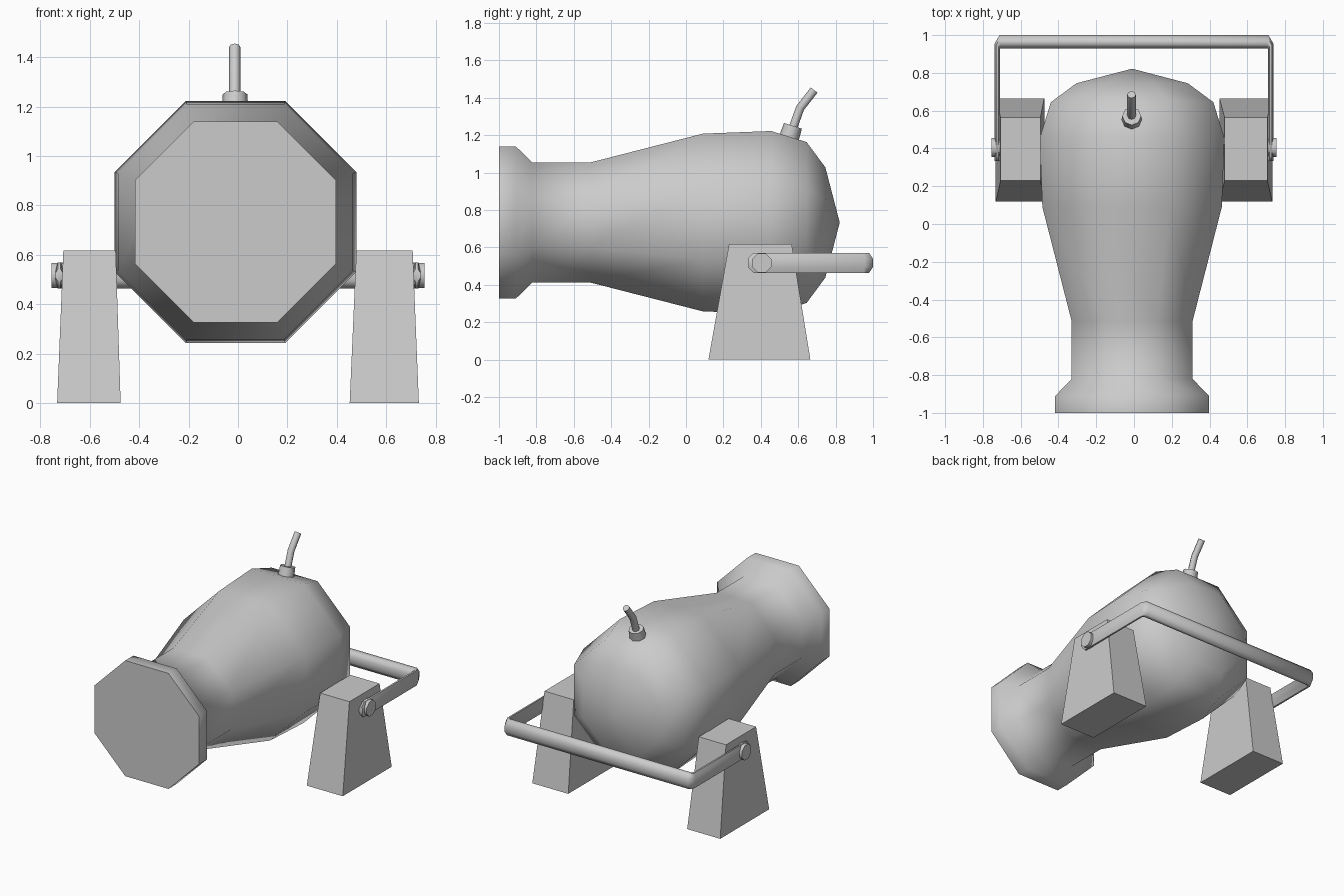
import bpy, bmesh, math
from mathutils import Vector, Matrix

if "Cube" in bpy.data.objects:
    bpy.data.objects.remove(bpy.data.objects["Cube"])


def finish(name, bm, smooth=True):
    bmesh.ops.recalc_face_normals(bm, faces=bm.faces)
    me = bpy.data.meshes.new(name)
    bm.to_mesh(me)
    bm.free()
    ob = bpy.data.objects.new(name, me)
    bpy.context.collection.objects.link(ob)
    if smooth:
        bpy.ops.object.select_all(action='DESELECT')
        ob.select_set(True)
        bpy.context.view_layer.objects.active = ob
        bpy.ops.object.shade_smooth_by_angle(angle=math.radians(60))
    return ob


def loft(name, rings, tip=None, smooth=True):
    """Skin a list of equal-length rings; close with caps or a point."""
    bm = bmesh.new()
    loops = [[bm.verts.new(p) for p in r] for r in rings]
    n = len(loops[0])
    for a, b in zip(loops, loops[1:]):
        for i in range(n):
            j = (i + 1) % n
            bm.faces.new((a[i], a[j], b[j], b[i]))
    bm.faces.new(loops[0])
    if tip:
        t = bm.verts.new(tip)
        for i in range(n):
            bm.faces.new((loops[-1][i], loops[-1][(i + 1) % n], t))
    else:
        bm.faces.new(loops[-1])
    return finish(name, bm, smooth)


def oct_points():
    """Octagon with flat sides, unit apothem."""
    r = 1 / math.cos(math.pi / 8)
    return [(r * math.cos(a), r * math.sin(a))
            for a in (math.pi / 8 + i * math.pi / 4 for i in range(8))]


OCT = oct_points()

# Barrel: octagonal lathe along y (position, apothem)
CX, CZ = -0.01, 0.733
profile = [(-1, .407), (-.91, .407), (-.82, .32), (-.515, .32), (.09, .475),
           (.455, .489), (.645, .43), (.745, .295)]
loft("barrel", [[(CX + r * u, y, CZ + r * v) for u, v in OCT] for y, r in profile],
     tip=(CX, .822, CZ))

# Tapered support blocks
for side, s, inner, inner_top in (("left", -1, .475, .495), ("right", 1, .452, .479)):
    def rect(x0, x1, y0, y1, z):
        return [(s * x0, y0, z), (s * x1, y0, z), (s * x1, y1, z), (s * x0, y1, z)]
    loft(side + "_support_block",
         [rect(inner, .732, .12, .665, 0), rect(inner_top, .707, .23, .565, .617)],
         smooth=False)

# Carry handle: stations of outer and inner edge in plan plus half height
HZ = .517
half = [((.738, .333), (.709, .333), .025), ((.738, .36), (.709, .36), .053),
        ((.738, .955), (.709, .93), .053), ((.712, 1.0), (.704, .93), .053)]
stations = [((-o[0], o[1]), (-i[0], i[1]), h) for o, i, h in half] + half[::-1]
rings = []
for o, i, h in stations:
    c, d = (Vector(o) + Vector(i)) / 2, (Vector(o) - Vector(i)) / 2
    rings.append([(c.x + d.x * u, c.y + d.y * u, HZ + h * v) for u, v in OCT])
loft("carry_handle", rings)

# Pivot bolts
for side, s in (("left", -1), ("right", 1)):
    loft(side + "_pivot_bolt",
         [[(s * x, .405 + .051 * u, HZ + .051 * v) for u, v in OCT] for x in (.69, .755)])

# Fuse socket, tilted with the barrel's rear slope
axis = Vector((0, .3, .95)).normalized()
bm = bmesh.new()
bmesh.ops.create_cone(bm, cap_ends=True, segments=8, radius1=.055, radius2=.05, depth=.09,
                      matrix=Matrix.Translation((-.012, .558, 1.207))
                      @ axis.to_track_quat('Z', 'Y').to_matrix().to_4x4())
finish("fuse_socket", bm)

# Bent fuse
cu = bpy.data.curves.new("fuse", 'CURVE')
cu.dimensions = '3D'
cu.bevel_depth = .023
cu.bevel_resolution = 2
cu.use_fill_caps = True
sp = cu.splines.new('POLY')
path = [(.565, 1.22), (.61, 1.345), (.685, 1.441)]
sp.points.add(len(path) - 1)
for p, (y, z) in zip(sp.points, path):
    p.co = (-.013, y, z, 1)
bpy.context.collection.objects.link(bpy.data.objects.new("fuse", cu))
